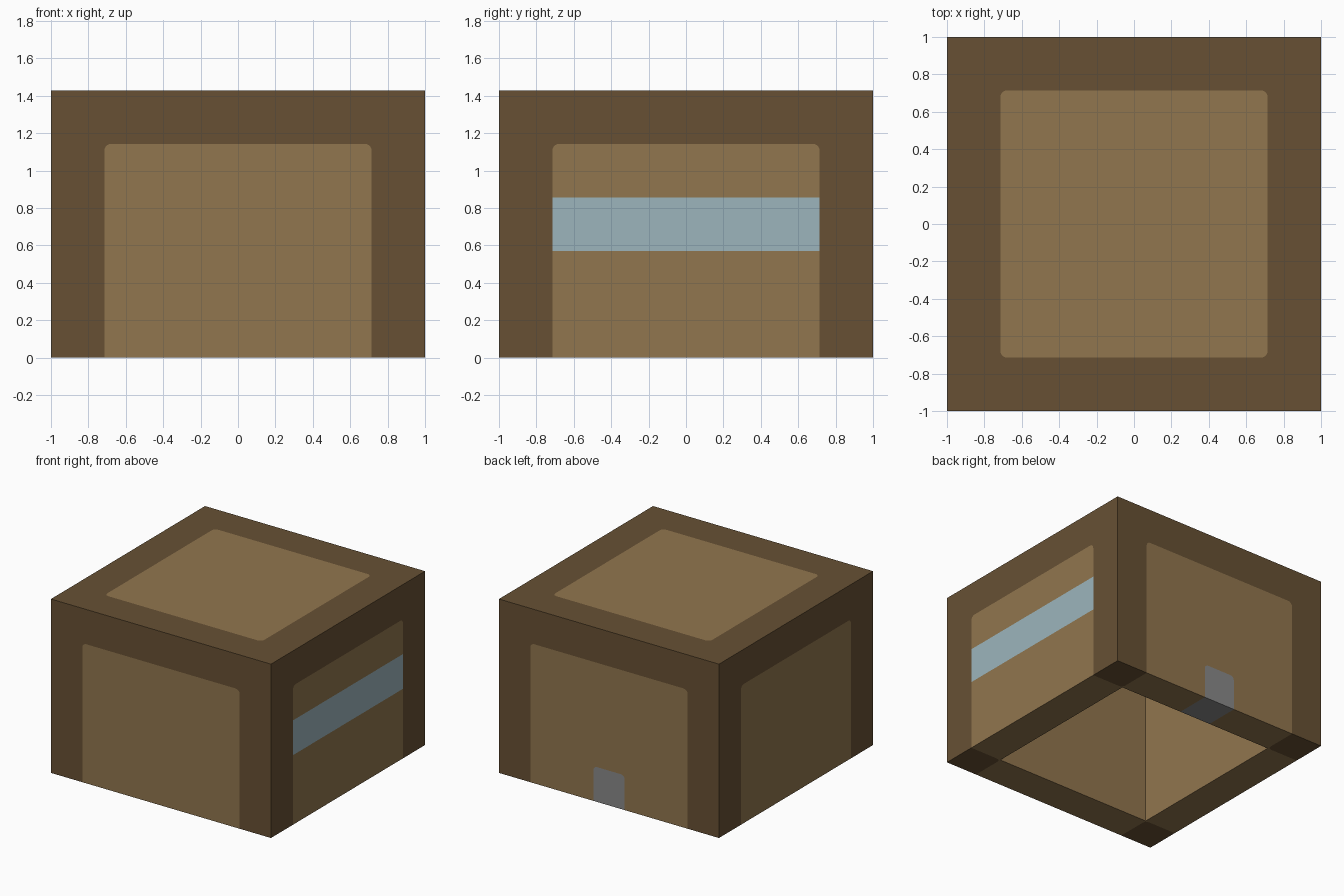
import bpy, bmesh
from math import sin, cos, pi
from mathutils import Matrix, Vector

if "Cube" in bpy.data.objects:
    bpy.data.objects.remove(bpy.data.objects["Cube"], do_unlink=True)

U = 1 / 7                 # module that every size is a multiple of
H, W, C = 10 * U, 5 * U, 8 * U   # height, half width of the opening, ceiling
R = 0.035                 # rounding of the panel corners

COLOURS = {
    "frame": ("dark brown", (0.136, 0.081, 0.034)),
    "panels": ("tan", (0.283, 0.181, 0.077)),
    "window_strip": ("pale blue", (0.332, 0.462, 0.503)),
    "clasp": ("grey", (0.25, 0.25, 0.25)),
}
parts = {name: bmesh.new() for name in COLOURS}


def arc(cx, cy, r, start):
    """Quarter circle, counter-clockwise from the start angle."""
    angles = [start + pi / 2 * i / 4 for i in range(5)]
    return [(cx + r * cos(a), cy + r * sin(a)) for a in angles]


def arch(w, top, r=0.0, base=0.0):
    """Open outline: up the right side, over the top, down the left side."""
    if r == 0:
        return [(w, base), (w, top), (-w, top), (-w, base)]
    return ([(w, base)] + arc(w - r, top - r, r, 0)
            + arc(r - w, top - r, r, pi / 2) + [(-w, base)])


def band(outer, inner):
    return outer + inner[::-1]


def rect(x0, y0, x1, y1):
    return [(x0, y0), (x1, y0), (x1, y1), (x0, y1)]


def add(part, outline, place, normal, turn):
    """Lay a flat outline in space, turned about z in quarter turns."""
    bm = parts[part]
    rot = Matrix.Rotation(turn * pi / 2, 3, "Z")
    face = bm.faces.new([bm.verts.new(rot @ Vector(place(*p))) for p in outline])
    face.normal_update()
    if face.normal.dot(rot @ Vector(normal)) < 0:
        face.normal_flip()


def outside(u, v): return (u, -1, v)
def inside(u, v): return (u, -W, v)
def roof(u, v): return (u, v, H)
def ceiling(u, v): return (u, v, C)
def underside(u, v): return (u, v, 0)


OUT, IN, UP, DOWN = (0, -1, 0), (0, 1, 0), (0, 0, 1), (0, 0, -1)
RIGHT, BACK = 1, 2
panel = arch(W, C, R)
clasp = arch(U, 2 * U, R)

for side in range(4):
    # Outer frame and inner lining of each wall
    add("frame", band(arch(1, H), panel), outside, OUT, side)
    for place, normal, outline, rounding in ((outside, OUT, panel, R),
                                             (inside, IN, arch(W, C), 0)):
        if side == RIGHT:
            add("panels", rect(-W, 0, W, 4 * U), place, normal, side)
            add("window_strip", rect(-W, 4 * U, W, 6 * U), place, normal, side)
            add("panels", arch(W, C, rounding, 6 * U), place, normal, side)
        elif side == BACK:
            add("panels", band(outline, clasp), place, normal, side)
            add("clasp", clasp, place, normal, side)
        else:
            add("panels", outline, place, normal, side)

    # Bottom rim: corner post end, its rounded corner, and the wall end
    round_corner = arc(-W - R, -W - R, R, 0)
    add("frame", [(-1, -1), (-W, -1)] + round_corner + [(-1, -W)],
        underside, DOWN, side)
    add("panels", [(-W, -W)] + round_corner[::-1], underside, DOWN, side)
    if side == BACK:
        add("panels", rect(-W, -1, -U, -W), underside, DOWN, side)
        add("clasp", rect(-U, -1, U, -W), underside, DOWN, side)
        add("panels", rect(U, -1, W, -W), underside, DOWN, side)
    else:
        add("panels", rect(-W, -1, W, -W), underside, DOWN, side)

# Roof in two matching halves, and the ceiling inside
for half in (0, 2):
    add("frame", band(arch(1, 1), arch(W, W, R)), roof, UP, half)
    add("panels", arch(W, W, R), roof, UP, half)
add("panels", rect(-W, -W, W, W), ceiling, DOWN, 0)

# One object and one material per part
for name, bm in parts.items():
    colour_name, rgb = COLOURS[name]
    mat = bpy.data.materials.new(colour_name)
    mat.use_nodes = True
    mat.diffuse_color = (*rgb, 1)
    shader = mat.node_tree.nodes["Principled BSDF"]
    shader.inputs["Base Color"].default_value = (*rgb, 1)
    shader.inputs["Roughness"].default_value = 0.9
    bmesh.ops.remove_doubles(bm, verts=bm.verts, dist=0.0001)
    bmesh.ops.triangulate(bm, faces=[f for f in bm.faces if len(f.verts) > 4])
    mesh = bpy.data.meshes.new(name)
    bm.to_mesh(mesh)
    bm.free()
    mesh.materials.append(mat)
    bpy.context.collection.objects.link(bpy.data.objects.new(name, mesh))
